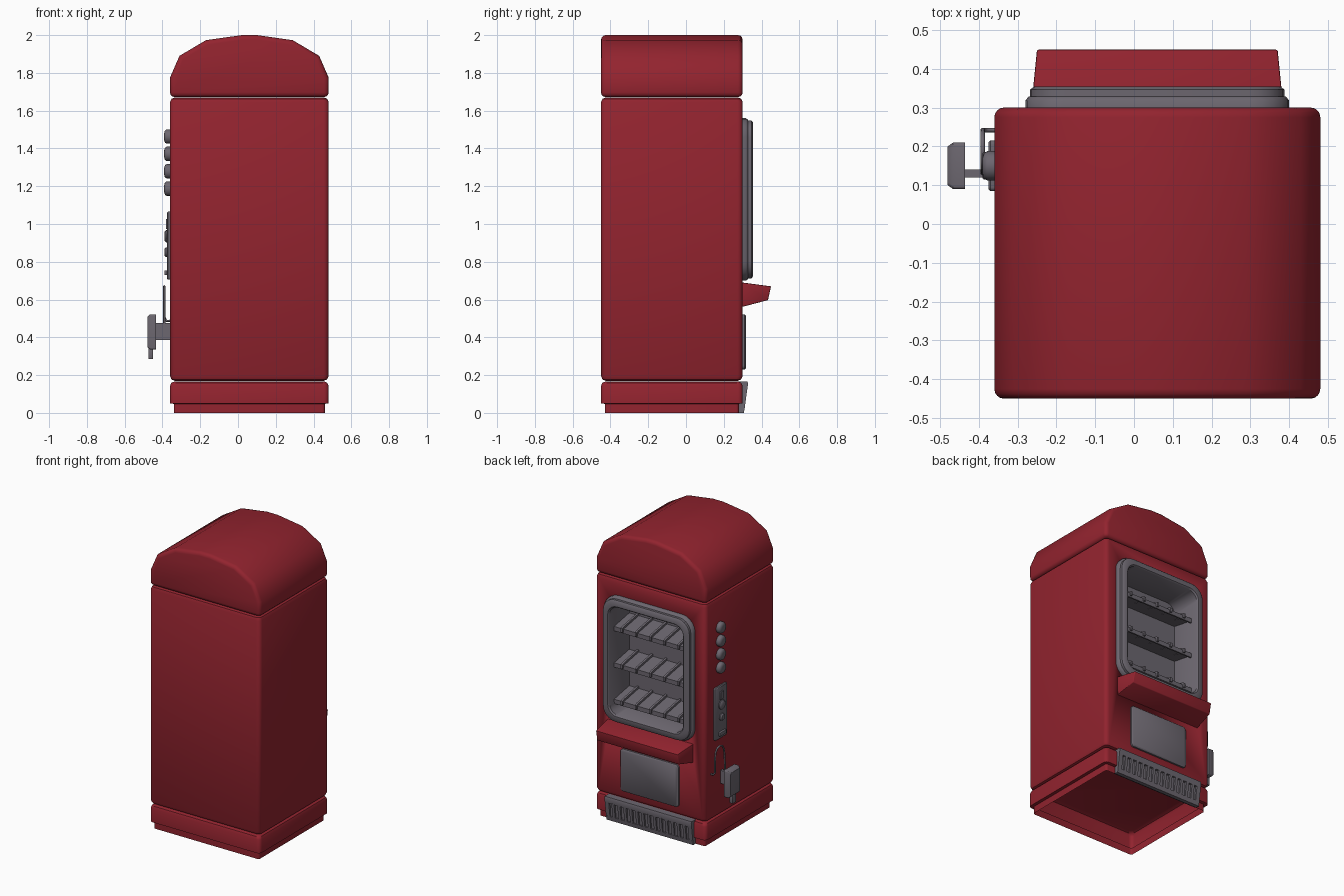
import bpy, bmesh, math

if "Cube" in bpy.data.objects:
    bpy.data.objects.remove(bpy.data.objects["Cube"])


def material(name, rgb):
    m = bpy.data.materials.new(name)
    m.diffuse_color = (*rgb, 1)
    m.use_nodes = True
    m.node_tree.nodes["Principled BSDF"].inputs["Base Color"].default_value = m.diffuse_color
    return m


RED = material("deep red paint", (0.29, 0.017, 0.028))
GREY = material("grey metal", (0.15, 0.135, 0.16))
CX = 0.06  # cabinet centre in x


def finish(name, bm, mat, smooth=True):
    bmesh.ops.remove_doubles(bm, verts=bm.verts, dist=1e-5)
    bmesh.ops.recalc_face_normals(bm, faces=bm.faces)
    me = bpy.data.meshes.new(name)
    bm.to_mesh(me)
    bm.free()
    ob = bpy.data.objects.new(name, me)
    bpy.context.collection.objects.link(ob)
    me.materials.append(mat)
    if smooth:
        bpy.ops.object.select_all(action='DESELECT')
        ob.select_set(True)
        bpy.context.view_layer.objects.active = ob
        bpy.ops.object.shade_smooth_by_angle(angle=math.radians(42))
    return ob


def loft(name, mat, axis, centre, rings, first=True, last=True, seg=4):
    """Skin rounded rectangles (half_u, half_v, radius, position) along an axis."""
    bm = bmesh.new()
    loops = []
    for hu, hv, r, t in rings:
        loop = []
        for q, (su, sv) in enumerate(((1, 1), (-1, 1), (-1, -1), (1, -1))):
            for i in range(seg + 1):
                a = math.pi / 2 * (q + i / seg)
                u = centre[0] + su * (hu - r) + r * math.cos(a)
                v = centre[1] + sv * (hv - r) + r * math.sin(a)
                loop.append(bm.verts.new({'x': (t, u, v), 'y': (u, t, v), 'z': (u, v, t)}[axis]))
        loops.append(loop)
    n = len(loops[0])
    for a, b in zip(loops, loops[1:]):
        for i in range(n):
            bm.faces.new((a[i], a[(i + 1) % n], b[(i + 1) % n], b[i]))
    if first:
        bm.faces.new(loops[0])
    if last:
        bm.faces.new(loops[-1])
    return finish(name, bm, mat)


def prism(name, mat, pts, axis, ends, taper=None, bevel=0, seg=2):
    """Extrude a profile along x (pts = y,z) or y (pts = x,z); taper(y) insets the ends."""
    bm = bmesh.new()
    caps = []
    for s, e in zip((1, -1), ends):
        cap = []
        for p, z in pts:
            t = e + (s * taper(p) if taper else 0)
            cap.append(bm.verts.new((t, p, z) if axis == 'x' else (p, t, z)))
        caps.append(cap)
    n = len(pts)
    for i in range(n):
        bm.faces.new((caps[0][i], caps[0][(i + 1) % n], caps[1][(i + 1) % n], caps[1][i]))
    bm.faces.new(caps[0])
    bm.faces.new(caps[1])
    bmesh.ops.recalc_face_normals(bm, faces=bm.faces)
    if bevel:
        sharp = [e for e in bm.edges if e.calc_face_angle(0) > math.radians(50)]
        bmesh.ops.bevel(bm, geom=sharp, offset=bevel, segments=seg, profile=0.5,
                        affect='EDGES', clamp_overlap=True)
    return finish(name, bm, mat)


def box(name, mat, x, y, z, bevel=0):
    return prism(name, mat, [(y[0], z[0]), (y[1], z[0]), (y[1], z[1]), (y[0], z[1])], 'x', x, bevel=bevel)


# Hollow base with inset plinth
loft("base", RED, 'z', (CX, -0.075),
     [(0.40, 0.355, 0.015, 0), (0.40, 0.355, 0.015, 0.048), (0.42, 0.375, 0.025, 0.05),
      (0.42, 0.375, 0.025, 0.142), (0.413, 0.368, 0.025, 0.159), (0.395, 0.35, 0.02, 0.167)],
     first=False)

# Cabinet body
body = loft("cabinet_body", RED, 'z', (CX, -0.075),
            [(0.395, 0.35, 0.02, 0.17), (0.412, 0.367, 0.025, 0.177), (0.42, 0.375, 0.027, 0.195),
             (0.42, 0.375, 0.027, 1.645), (0.412, 0.367, 0.025, 1.663), (0.395, 0.35, 0.02, 1.67)])

# Display opening cut out of the body
cutter = box("opening_cutter", RED, (CX - 0.3, CX + 0.3), (0.11, 0.5), (0.74, 1.52))
cutter.hide_render = True
mod = body.modifiers.new("opening", 'BOOLEAN')
mod.operation = 'DIFFERENCE'
mod.solver = 'EXACT'
mod.object = cutter
bpy.context.view_layer.objects.active = body
bpy.ops.object.modifier_apply(modifier=mod.name)
bpy.data.objects.remove(cutter)

# Arched top
half = [(0.42, 1.672), (0.42, 1.775), (0.37, 1.89), (0.23, 1.973), (0.04, 2.0)]
arch = [(CX + x, z) for x, z in half] + [(CX - x, z) for x, z in reversed(half)]
prism("arched_top", RED, arch, 'y', (-0.45, 0.30), bevel=0.025, seg=3)

# Stepped window frame with recessed liner
loft("window_frame", GREY, 'y', (CX, 1.13),
     [(0.34, 0.43, 0.10, 0.29), (0.34, 0.43, 0.10, 0.318), (0.332, 0.422, 0.095, 0.328),
      (0.328, 0.418, 0.09, 0.329), (0.328, 0.418, 0.09, 0.346), (0.318, 0.408, 0.085, 0.354),
      (0.288, 0.378, 0.07, 0.354), (0.28, 0.37, 0.065, 0.345), (0.28, 0.37, 0.065, 0.13)],
     first=False, seg=5)

# Sloping product shelves with dividers
for k, z in enumerate((1.335, 1.085, 0.835)):
    prism(f"shelf_{k + 1}", GREY,
          [(0.13, z + 0.03), (0.295, z), (0.295, z - 0.03), (0.285, z - 0.03),
           (0.28, z - 0.012), (0.13, z + 0.015)], 'x', (CX - 0.28, CX + 0.28))
    for i in range(5):
        x = CX - 0.215 + i * 0.1075
        prism(f"shelf_{k + 1}_divider_{i + 1}", GREY,
              [(0.13, z + 0.045), (0.29, z + 0.016), (0.306, z + 0.008), (0.306, z - 0.02),
               (0.29, z - 0.02), (0.13, z + 0.02)], 'x', (x - 0.007, x + 0.007))

# Projecting ledge under the window
prism("ledge", RED, [(0.28, 0.692), (0.30, 0.69), (0.45, 0.67), (0.434, 0.597), (0.30, 0.562), (0.28, 0.558)],
      'x', (CX - 0.325, CX + 0.325), taper=lambda y: max(0, y - 0.3) * 0.1, bevel=0.004)

# Lower access panel
loft("access_panel", GREY, 'y', (CX, 0.375),
     [(0.22, 0.145, 0.02, 0.29), (0.22, 0.145, 0.02, 0.311), (0.214, 0.139, 0.018, 0.317)])

# Slatted kick vent
X0, X1 = CX - 0.33, CX + 0.33
prism("vent_back", GREY, [(0.27, 0.005), (0.302, 0.005), (0.311, 0.15), (0.27, 0.15)], 'x', (X0, X1))
prism("vent_top_bar", GREY, [(0.28, 0.167), (0.325, 0.167), (0.329, 0.155), (0.324, 0.125), (0.28, 0.125)],
      'x', (X0, X1))
prism("vent_bottom_bar", GREY, [(0.28, 0), (0.306, 0), (0.312, 0.03), (0.28, 0.03)], 'x', (X0, X1))
slats = 15
for i in range(slats):
    x = X0 + 0.015 + i * (X1 - X0 - 0.03) / (slats - 1)
    w = 0.015 if i in (0, slats - 1) else 0.01
    prism(f"vent_slat_{i + 1}", GREY, [(0.29, 0.02), (0.31, 0.02), (0.325, 0.13), (0.29, 0.13)],
          'x', (x - w, x + w))

# Selection buttons on the side
for i, z in enumerate((1.463, 1.371, 1.279, 1.187)):
    loft(f"button_{i + 1}", GREY, 'x', (0.15, z),
         [(0.038, 0.038, 0.038, -0.35), (0.038, 0.038, 0.038, -0.378),
          (0.032, 0.032, 0.032, -0.387), (0.018, 0.018, 0.018, -0.391)])

# Coin plate with slot, knobs and return
loft("coin_plate", GREY, 'x', (0.15, 0.885),
     [(0.065, 0.18, 0.01, -0.35), (0.065, 0.18, 0.01, -0.37), (0.06, 0.175, 0.008, -0.375)])
loft("coin_slot", GREY, 'x', (0.15, 1.0),
     [(0.02, 0.03, 0.006, -0.37), (0.016, 0.026, 0.004, -0.381)])
for i, (y, z, r) in enumerate(((0.15, 0.935, 0.032), (0.15, 0.85, 0.025))):
    loft(f"coin_knob_{i + 1}", GREY, 'x', (y, z),
         [(r, r, r, -0.37), (r, r, r, -0.382), (r * 0.7, r * 0.7, r * 0.7, -0.39)])
box("coin_return", GREY, (-0.39, -0.37), (0.115, 0.185), (0.73, 0.755), 0.003)

# Bent cable, made as a swept curve
path = [(-0.35, 0.242, 0.488), (-0.378, 0.242, 0.487), (-0.39, 0.242, 0.505), (-0.39, 0.242, 0.60),
        (-0.39, 0.236, 0.64), (-0.39, 0.218, 0.664), (-0.39, 0.19, 0.67), (-0.39, 0.163, 0.66),
        (-0.39, 0.145, 0.632), (-0.39, 0.138, 0.58), (-0.39, 0.13, 0.44)]
cu = bpy.data.curves.new("cable", 'CURVE')
cu.dimensions = '3D'
cu.bevel_depth = 0.006
cu.bevel_resolution = 2
cu.use_fill_caps = True
sp = cu.splines.new('POLY')
sp.points.add(len(path) - 1)
for p, co in zip(sp.points, path):
    p.co = (*co, 1)
cu.materials.append(GREY)
cable = bpy.data.objects.new("cable", cu)
bpy.context.collection.objects.link(cable)

# Side box on its bracket
box("box_bracket", GREY, (-0.44, -0.35), (0.12, 0.14), (0.385, 0.475))
loft("side_box", GREY, 'x', (0.15, 0.4285),
     [(0.06, 0.0925, 0.008, -0.435), (0.06, 0.0925, 0.008, -0.466), (0.05, 0.08, 0.008, -0.48)])
box("side_box_stub", GREY, (-0.474, -0.45), (0.13, 0.17), (0.285, 0.345), 0.003)
